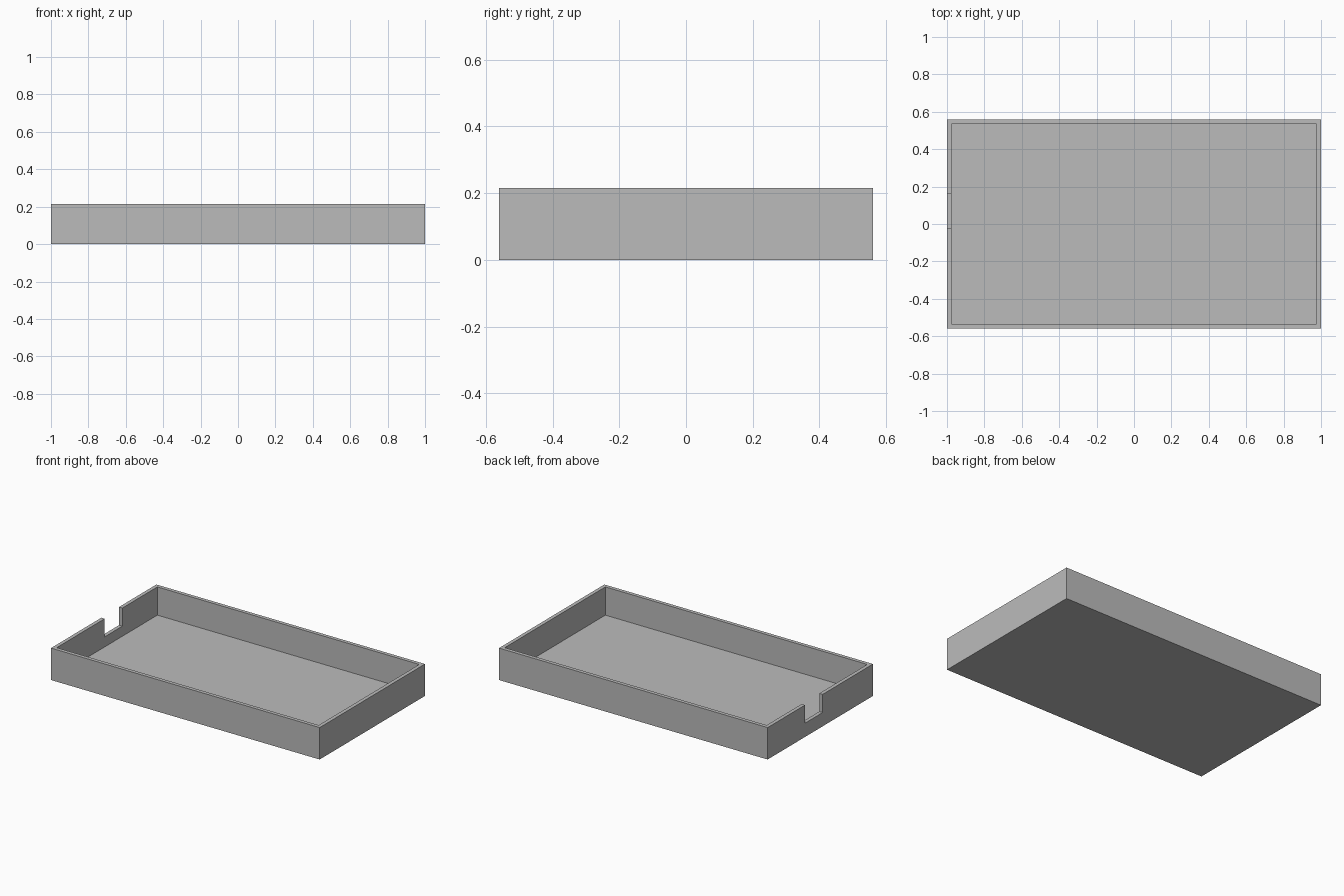
import bpy
import bmesh
from mathutils import Matrix, Vector

cube = bpy.data.objects.get("Cube")
if cube:
    bpy.data.objects.remove(cube, do_unlink=True)

LENGTH, WIDTH, HEIGHT = 2.0, 1.12, 0.215
WALL, FLOOR = 0.025, 0.025
NOTCH_Y = (-0.025, 0.163)
NOTCH_Z = 0.093


def material(name, color):
    mat = bpy.data.materials.new(name)
    mat.use_nodes = True
    mat.diffuse_color = color
    mat.node_tree.nodes["Principled BSDF"].inputs["Base Color"].default_value = color
    return mat


def box(name, low, high):
    low, high = Vector(low), Vector(high)
    bm = bmesh.new()
    place = Matrix.Translation((low + high) / 2) @ Matrix.Diagonal((high - low).to_4d())
    bmesh.ops.create_cube(bm, size=1, matrix=place)
    mesh = bpy.data.meshes.new(name)
    bm.to_mesh(mesh)
    bm.free()
    obj = bpy.data.objects.new(name, mesh)
    bpy.context.collection.objects.link(obj)
    return obj


def cut(target, cutter):
    mod = target.modifiers.new("cut", "BOOLEAN")
    mod.operation = "DIFFERENCE"
    mod.solver = "EXACT"
    mod.object = cutter
    bpy.context.view_layer.objects.active = target
    bpy.ops.object.modifier_apply(modifier=mod.name)
    bpy.data.objects.remove(cutter, do_unlink=True)


# Open tray: solid block hollowed from above
x, y = LENGTH / 2, WIDTH / 2
tray = box("tray", (-x, -y, 0), (x, y, HEIGHT))
tray.data.materials.append(material("grey", (0.5, 0.5, 0.5, 1)))
cut(tray, box("hollow_cutter", (WALL - x, WALL - y, FLOOR), (x - WALL, y - WALL, HEIGHT + 0.1)))

# Cable notch through the right end wall
cut(tray, box("notch_cutter", (-x - 0.1, NOTCH_Y[0], NOTCH_Z), (-x + 0.1, NOTCH_Y[1], HEIGHT + 0.1)))
